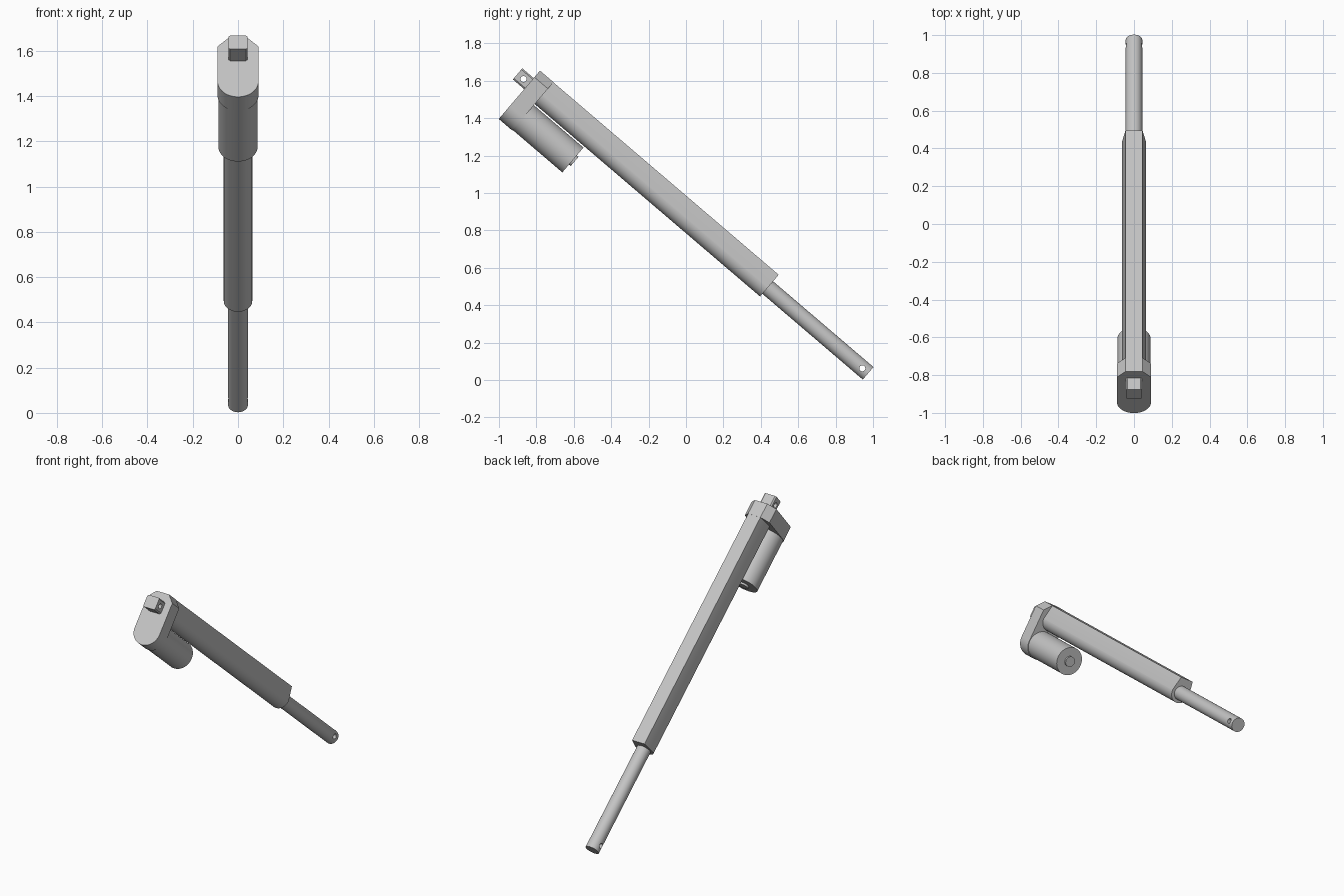
import bpy, bmesh
from math import sin, cos, pi, radians
from mathutils import Vector

if "Cube" in bpy.data.objects:
    bpy.data.objects.remove(bpy.data.objects["Cube"])

grey = bpy.data.materials.new("plain grey")
grey.use_nodes = True
colour = (0.55, 0.55, 0.55, 1)
grey.diffuse_color = colour
grey.node_tree.nodes["Principled BSDF"].inputs["Base Color"].default_value = colour

# The whole device is tilted: "along" runs down the stroke, "up" is square to it
TILT = radians(40.5)
ALONG = Vector((0, cos(TILT), -sin(TILT)))
UP = Vector((0, sin(TILT), cos(TILT)))
SIDE = Vector((1, 0, 0))
AXIS = 0.66         # height of the rod axis
MOTOR_AXIS = 0.502  # height of the motor axis


def arc(radius, height, start=0, end=2 * pi, steps=48):
    return [(radius * cos(start + (end - start) * i / steps),
             height + radius * sin(start + (end - start) * i / steps))
            for i in range(steps + 1)]


def circle(radius, height):
    return arc(radius, height)[:-1]


def prism(name, points):
    """Join two matching end loops with side faces."""
    bm = bmesh.new()
    ends = [[bm.verts.new(p) for p in loop] for loop in points]
    a, b = ends
    bm.faces.new(a)
    bm.faces.new(b)
    for i in range(len(a)):
        j = (i + 1) % len(a)
        bm.faces.new((a[i], a[j], b[j], b[i]))
    bmesh.ops.recalc_face_normals(bm, faces=bm.faces)
    mesh = bpy.data.meshes.new(name)
    bm.to_mesh(mesh)
    bm.free()
    mesh.materials.append(grey)
    obj = bpy.data.objects.new(name, mesh)
    bpy.context.collection.objects.link(obj)
    return obj


def extrude(name, profile, start, end):
    return prism(name, [[SIDE * x + UP * t + ALONG * s for x, t in profile]
                        for s in (start, end)])


def drill(obj, along, radius):
    """Cut a cross pin hole through a part."""
    cutter = prism("pin_cutter", [[SIDE * x + ALONG * (along + c) + UP * t
                                   for c, t in circle(radius, AXIS)]
                                  for x in (-0.2, 0.2)])
    cutter.hide_render = True
    mod = obj.modifiers.new("pin_hole", 'BOOLEAN')
    mod.operation = 'DIFFERENCE'
    mod.solver = 'EXACT'
    mod.object = cutter
    bpy.context.view_layer.objects.active = obj
    bpy.ops.object.modifier_apply(modifier=mod.name)
    bpy.data.objects.remove(cutter)


# Outer tube: round belly, leaning sides, flat top
tube = extrude("outer_tube",
               [(0.045, 0.75), (-0.045, 0.75)] + arc(0.063, AXIS, pi, 2 * pi),
               -1.573, 0.011)

# Gear housing: rounded bottom, chamfered top
housing = extrude("gear_housing",
                  [(0.09, 0.705), (0.045, 0.751), (-0.045, 0.751), (-0.09, 0.705)]
                  + arc(0.0905, MOTOR_AXIS, pi, 2 * pi), -1.668, -1.573)

# Motor and its end boss
motor = extrude("motor", circle(0.087, MOTOR_AXIS), -1.573, -1.224)
boss = extrude("motor_boss", circle(0.032, MOTOR_AXIS), -1.23, -1.212)

# Sliding rod with a pin hole near the tip
rod = extrude("sliding_rod", circle(0.044, AXIS), 0, 0.717)
drill(rod, 0.676, 0.016)

# Rear mounting lug with chamfered edges and a pin hole
w, h, c = 0.043, 0.039, 0.008
lug = extrude("mounting_lug",
              [(x, AXIS + t) for x, t in
               ((w, c - h), (w, h - c), (w - c, h), (c - w, h),
                (-w, h - c), (-w, c - h), (c - w, -h), (w - c, -h))],
              -1.748, -1.66)
drill(lug, -1.706, 0.016)

# Smooth the round surfaces, keep the edges crisp
bpy.ops.object.select_all(action='DESELECT')
for part in (tube, housing, motor, boss, rod, lug):
    part.select_set(True)
bpy.context.view_layer.objects.active = tube
bpy.ops.object.shade_smooth_by_angle(angle=radians(20))
